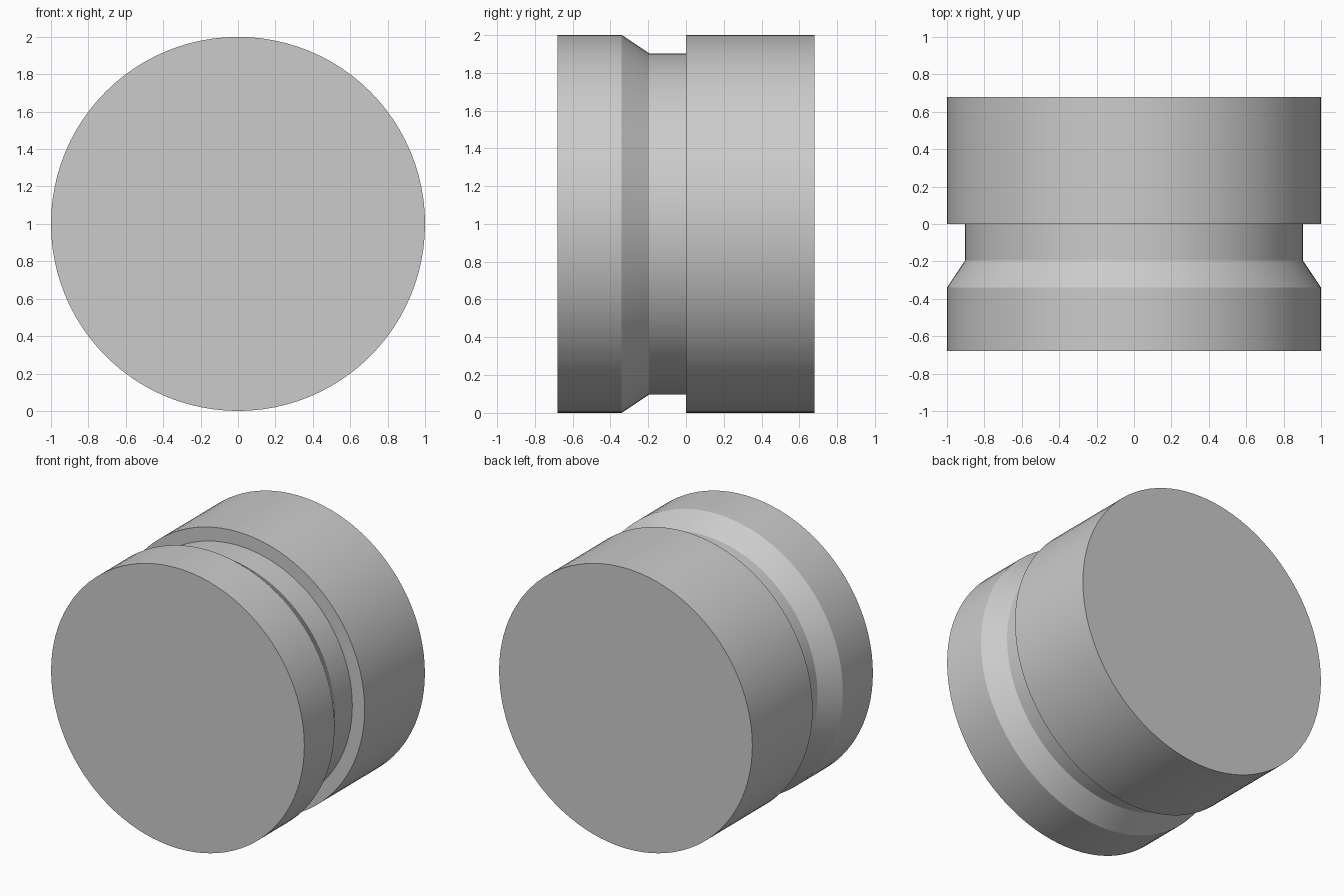
import bpy
import bmesh
import math

cube = bpy.data.objects.get("Cube")
if cube:
    bpy.data.objects.remove(cube, do_unlink=True)

# Plain grey finish
grey = bpy.data.materials.new("plain grey")
grey.use_nodes = True
colour = (0.6, 0.6, 0.6, 1.0)
grey.diffuse_color = colour
grey.node_tree.nodes["Principled BSDF"].inputs["Base Color"].default_value = colour

SEGMENTS = 96
# (y, radius) from the front rim, down the chamfer to the neck, then the rear drum
PROFILE = [(-0.68, 1.0), (-0.34, 1.0), (-0.195, 0.903),
           (0.0, 0.903), (0.0, 1.0), (0.68, 1.0)]


def ring(bm, y, radius):
    """One circle of vertices around the y axis, centred at z = 1."""
    angles = [math.tau * i / SEGMENTS for i in range(SEGMENTS)]
    return [bm.verts.new((radius * math.cos(a), y, 1 + radius * math.sin(a)))
            for a in angles]


# Grooved cylinder: rings bridged in order, with flat end caps
bm = bmesh.new()
rings = [ring(bm, y, r) for y, r in PROFILE]
for a, b in zip(rings, rings[1:]):
    for i in range(SEGMENTS):
        j = (i + 1) % SEGMENTS
        bm.faces.new((a[i], a[j], b[j], b[i]))
bm.faces.new(rings[0])
bm.faces.new(rings[-1])
bmesh.ops.recalc_face_normals(bm, faces=bm.faces)

mesh = bpy.data.meshes.new("grooved_cylinder")
bm.to_mesh(mesh)
bm.free()
mesh.materials.append(grey)

body = bpy.data.objects.new("grooved_cylinder", mesh)
bpy.context.collection.objects.link(body)
bpy.ops.object.select_all(action="DESELECT")
body.select_set(True)
bpy.context.view_layer.objects.active = body
bpy.ops.object.shade_smooth_by_angle(angle=math.radians(25))
